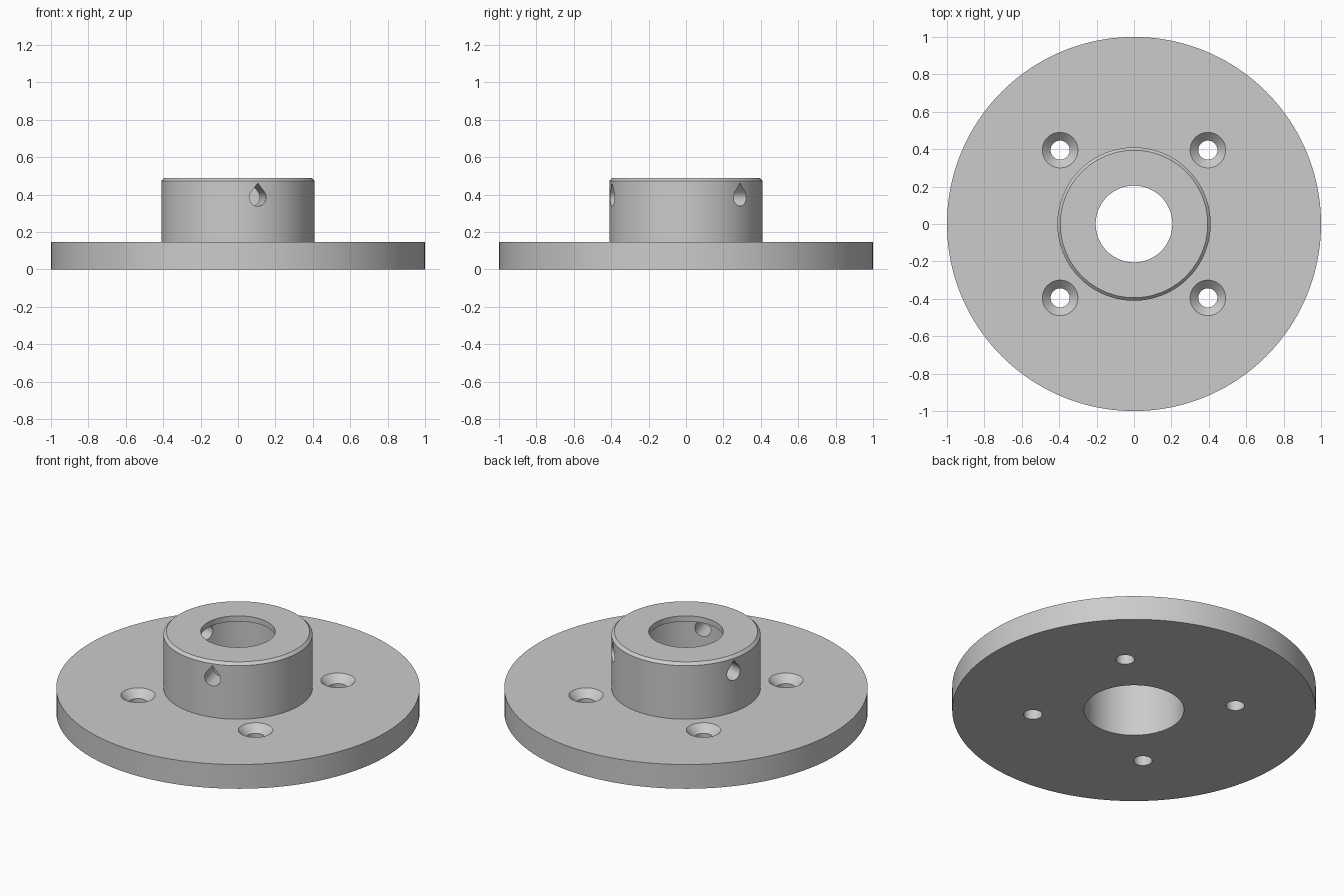
import bpy, bmesh, math
from mathutils import Matrix

if "Cube" in bpy.data.objects:
    bpy.data.objects.remove(bpy.data.objects["Cube"])

grey = bpy.data.materials.new("plain grey")
grey.diffuse_color = (0.6, 0.6, 0.6, 1)
grey.use_nodes = True
grey.node_tree.nodes["Principled BSDF"].inputs["Base Color"].default_value = grey.diffuse_color


def finish(bm, name):
    bmesh.ops.remove_doubles(bm, verts=bm.verts, dist=1e-6)
    bmesh.ops.recalc_face_normals(bm, faces=bm.faces)
    me = bpy.data.meshes.new(name)
    bm.to_mesh(me)
    bm.free()
    ob = bpy.data.objects.new(name, me)
    bpy.context.collection.objects.link(ob)
    me.materials.append(grey)
    return ob


def lathe(name, profile, steps, x=0, y=0):
    """Spin a closed (radius, height) profile about a vertical axis."""
    bm = bmesh.new()
    vs = [bm.verts.new((r, 0, z)) for r, z in profile]
    es = [bm.edges.new((vs[i], vs[(i + 1) % len(vs)])) for i in range(len(vs))
          if profile[i][0] or profile[(i + 1) % len(vs)][0]]
    bmesh.ops.spin(bm, geom=vs + es, axis=(0, 0, 1), cent=(0, 0, 0),
                   angle=math.tau, steps=steps, use_merge=True)
    bmesh.ops.translate(bm, verts=bm.verts, vec=(x, y, 0))
    return finish(bm, name)


def teardrop(name, angle, r=0.047, z=0.385, peak=0.076):
    """Radial prism with a round bottom and a pointed top."""
    bm = bmesh.new()
    a = math.asin(r / peak)              # tangent points of the pointed roof
    n = 32
    pts = [(r * math.cos(t), r * math.sin(t)) for t in
           (math.pi - a + (math.pi + 2 * a) * i / n for i in range(n + 1))]
    pts.append((0, peak))
    face = bm.faces.new([bm.verts.new((0.24, u, z + v)) for u, v in pts])
    ext = bmesh.ops.extrude_face_region(bm, geom=[face])["geom"]
    bmesh.ops.translate(bm, vec=(0.26, 0, 0),
                        verts=[g for g in ext if isinstance(g, bmesh.types.BMVert)])
    bmesh.ops.rotate(bm, verts=bm.verts, cent=(0, 0, 0),
                     matrix=Matrix.Rotation(angle, 3, 'Z'))
    return finish(bm, name)


# Flange disc, hub with chamfered rim, wide bore ending in a thin top lip
body = lathe("flanged_hub", [
    (0.275, 0), (1, 0), (1, 0.147), (0.41, 0.147), (0.41, 0.472),
    (0.394, 0.488), (0.205, 0.488), (0.205, 0.454), (0.275, 0.454)], 160)

# Countersunk screw holes
cutters = [lathe("screw_hole_cutter", [
    (0, -0.1), (0.051, -0.1), (0.051, 0.103), (0.095, 0.147),
    (0.095, 0.2), (0, 0.2)], 48, sx * 0.395, sy * 0.395)
    for sx in (-1, 1) for sy in (-1, 1)]

# Teardrop set-screw holes around the hub
cutters += [teardrop("set_screw_cutter", math.radians(d)) for d in (-75, 45, 165)]

for c in cutters:
    m = body.modifiers.new("cut", 'BOOLEAN')
    m.operation, m.solver, m.object = 'DIFFERENCE', 'EXACT', c
    c.hide_render = True

# Apply the cuts, drop the cutters, smooth the round walls
bpy.context.view_layer.update()
cut = bpy.data.meshes.new_from_object(
    body.evaluated_get(bpy.context.evaluated_depsgraph_get()))
body.modifiers.clear()
body.data = cut
for c in cutters:
    bpy.data.objects.remove(c)
bpy.ops.object.select_all(action='DESELECT')
body.select_set(True)
bpy.context.view_layer.objects.active = body
bpy.ops.object.shade_smooth_by_angle(angle=math.radians(25))
